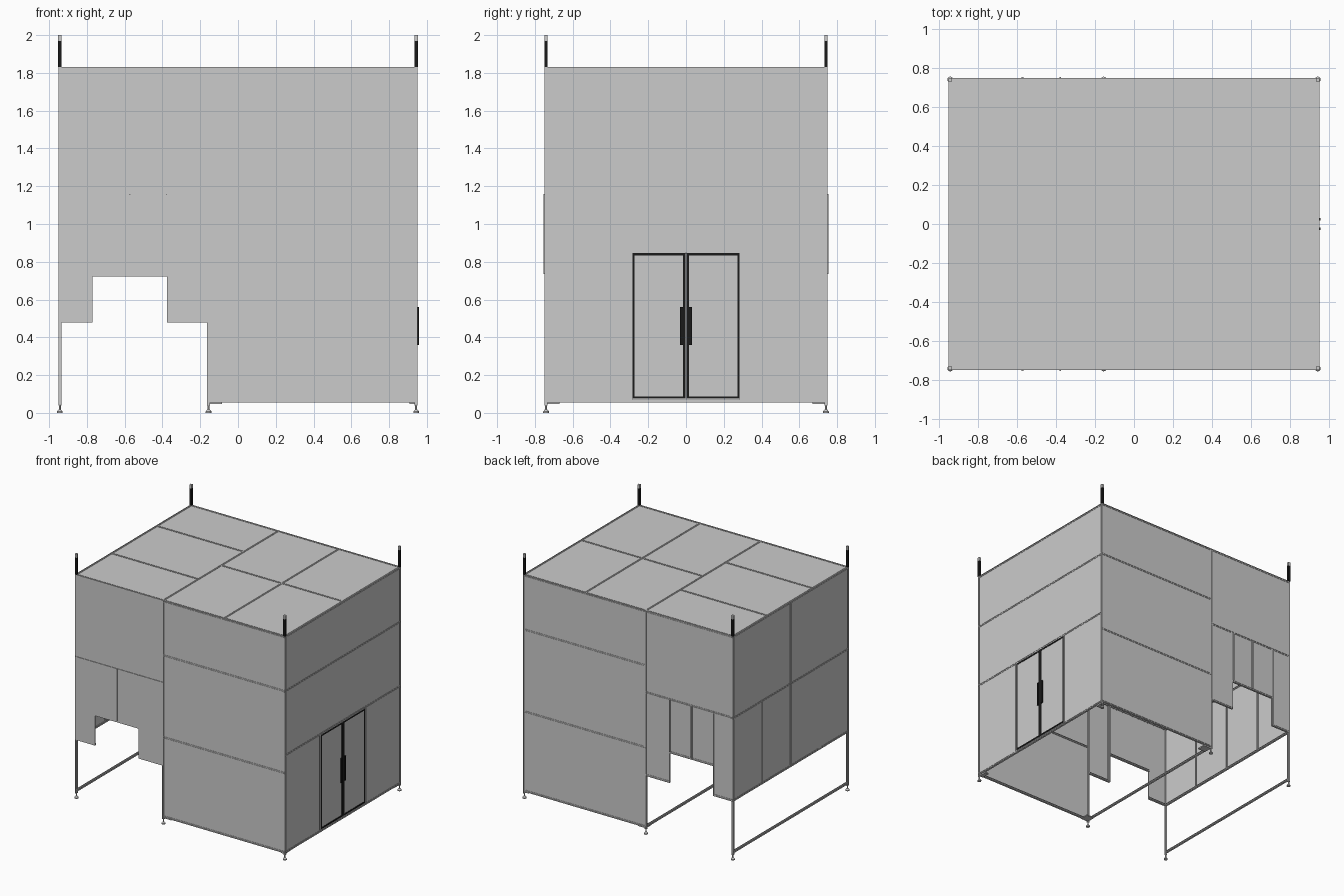
import bpy, bmesh
from mathutils import Vector

if "Cube" in bpy.data.objects:
    bpy.data.objects.remove(bpy.data.objects["Cube"])

X, Y, XM = 0.943, 0.741, -0.156      # frame centre lines
ZB, ZT = 0.063, 1.823                # bottom and top rails
W = 0.016                            # profile width

black = bpy.data.materials.new("black")
black.diffuse_color = (0.01, 0.01, 0.01, 1)
black.use_nodes = True
black.node_tree.nodes["Principled BSDF"].inputs["Base Color"].default_value = black.diffuse_color


def finish(name, bm, mat=None):
    bmesh.ops.recalc_face_normals(bm, faces=bm.faces)
    me = bpy.data.meshes.new(name)
    bm.to_mesh(me)
    bm.free()
    ob = bpy.data.objects.new(name, me)
    bpy.context.collection.objects.link(ob)
    if mat:
        me.materials.append(mat)
    return ob


def box(name, lo, hi, mat=None):
    bm = bmesh.new()
    bmesh.ops.create_cube(bm, size=1)
    lo, hi = Vector(lo), Vector(hi)
    for v in bm.verts:
        v.co = Vector((v.co[i] + 0.5) * (hi[i] - lo[i]) + lo[i] for i in range(3))
    return finish(name, bm, mat)


def bar(name, a, b):
    """Slotted square profile running from a to b along one axis."""
    a, b = Vector(a), Vector(b)
    k = max(range(3), key=lambda i: abs(b[i] - a[i]))
    i, j = [n for n in range(3) if n != k]
    h, s, d = W / 2, 0.003, 0.004
    side = [(-h, -h), (-s, -h), (-s, -d), (s, -d), (s, -h)]
    pts = []
    for q in range(4):
        pts += side
        side = [(-y, x) for x, y in side]
    bm = bmesh.new()
    vs = []
    for u, v in pts:
        p = a.copy()
        p[i] += u
        p[j] += v
        vs.append(bm.verts.new(p))
    f = bm.faces.new(vs)
    ext = bmesh.ops.extrude_face_region(bm, geom=[f])
    bmesh.ops.translate(bm, vec=b - a, verts=[g for g in ext["geom"] if isinstance(g, bmesh.types.BMVert)])
    bm.faces.new(vs) if not bm.faces.get(vs) else None
    return finish(name, bm)


def sheet(name, axis, pos, u, v, t=0.005):
    """Thin sheet perpendicular to an axis; u and v are its ranges."""
    lo, hi = [u[0], v[0]], [u[1], v[1]]
    lo.insert(axis, pos - t / 2)
    hi.insert(axis, pos + t / 2)
    return box(name, lo, hi)


def cyl(name, x, y, z0, z1, r0, r1):
    bm = bmesh.new()
    bmesh.ops.create_cone(bm, cap_ends=True, segments=16, radius1=r0, radius2=r1, depth=z1 - z0)
    bmesh.ops.translate(bm, vec=(x, y, (z0 + z1) / 2), verts=bm.verts)
    return finish(name, bm)


# Posts, levelling feet and corner plates
for s in (-1, 1):
    for x in (-X, XM, X):
        bar("post", (x, s * Y, 0.04), (x, s * Y, ZT + W / 2))
        cyl("foot_pad", x, s * Y, 0, 0.008, 0.015, 0.015)
        cyl("foot_cone", x, s * Y, 0.008, 0.018, 0.015, 0.006)
        cyl("foot_stem", x, s * Y, 0.018, 0.045, 0.005, 0.005)
    for x0, x1 in ((XM, XM + 0.07), (X - 0.035, X)):
        y0, y1 = sorted((s * Y, s * 0.67))
        box("corner_plate", (x0, y0, 0.046), (x1, y1, 0.055))
    # Black corner masts with grey caps
    for x in (-X, X):
        m = 0.009
        box("mast", (x - m, s * Y - m, 1.83), (x + m, s * Y + m, 1.97), black)
        box("mast_cap", (x - m, s * Y - m, 1.97), (x + m, s * Y + m, 2.0))

    # Rails of the front and back walls
    y = s * Y
    bar("top_rail", (-X, y, ZT), (X, y, ZT))
    for z in (ZB, 0.71, 1.38):
        bar("wall_rail", (XM, y, z), (X, y, z))
    for z0, z1 in ((ZB, 0.71), (0.71, 1.38), (1.38, ZT)):
        sheet("wall_panel", 1, s * (Y + 0.003), (XM, X), (z0, z1))
    # Stepped passage opening
    off = s * (Y + (0.006 if s < 0 else 0.003))
    bar("passage_rail", (-X, y, 1.162), (XM, y, 1.162))
    xs = (-X - (W / 2 if s < 0 else 0), -0.77, -0.572, -0.375, XM)
    bottoms = (0.478, 0.722, 0.722, 0.478)
    sheet("passage_upper_panel", 1, off, (xs[0], XM), (1.164, ZT + 0.007))
    for i in range(4):
        sheet("passage_strip_panel", 1, off, (xs[i], xs[i + 1]), (bottoms[i], 1.16))
        bar("passage_edge_rail", (xs[i], y, bottoms[i] + W / 2), (xs[i + 1], y, bottoms[i] + W / 2))
    for x, z in ((-0.77 - W / 2, 0.478), (-0.375 + W / 2, 0.478), (-0.572, 0.722)):
        if s > 0 or x > -0.5:
            bar("passage_post", (x, y, z), (x, y, 1.162))
    for x in (-0.572, -0.378):
        y0, y1 = sorted((s * 0.742, s * 0.755))
        box("passage_edge_strip", (x - 0.004, y0, 0.735), (x + 0.004, y1, 1.16))

# Cross rails running along the depth
for x in (-X, XM, X):
    for z in (ZB, ZT):
        bar("cross_rail", (x, -Y, z), (x, Y, z))

# Left wall
for z in (0.486, 1.158):
    bar("left_rail", (-X, -Y, z), (-X, Y, z))
bar("left_upper_post", (-X, 0, 1.158), (-X, 0, ZT))
sheet("left_upper_panel", 0, -X - 0.003, (-Y, Y), (1.158, ZT))
sheet("left_lower_panel", 0, -X - 0.003, (-Y, Y), (0.486, 1.158))
for y in (-0.372, 0, 0.372):
    bar("left_lower_post", (-X, y, 0.486), (-X, y, 1.158))

# Right wall
for z in (0.855, 1.38):
    bar("right_rail", (X, -Y, z), (X, Y, z))
sheet("right_top_panel", 0, X + 0.003, (-Y, Y), (1.38, ZT))
sheet("right_middle_panel", 0, X + 0.003, (-Y, Y), (0.855, 1.38))
for s in (-1, 1):
    bar("door_post", (X, s * 0.292, ZB), (X, s * 0.292, 0.855))
    sheet("right_side_panel", 0, X + 0.003, sorted((s * 0.292, s * Y)), (ZB, 0.855))
    # Door leaf with black frame and handle
    sheet("door_leaf", 0, X + 0.003, sorted((0, s * 0.283)), (0.075, 0.845))
    for name, y0, y1, z0, z1, x1 in (
            ("door_outer_stile", 0.272, 0.285, 0.075, 0.847, 0.951),
            ("door_inner_stile", 0.002, 0.016, 0.075, 0.847, 0.951),
            ("door_top_frame", 0.002, 0.285, 0.834, 0.847, 0.951),
            ("door_bottom_frame", 0.002, 0.285, 0.075, 0.088, 0.951),
            ("door_handle", 0.017, 0.031, 0.36, 0.56, 0.957)):
        a, b = sorted((s * y0, s * y1))
        box(name, (X - 0.006, a, z0), (x1, b, z1), black)

# Roof
sheet("roof_panel_left", 2, ZT + 0.003, (-X, XM), (-Y, Y))
sheet("roof_panel_right", 2, ZT + 0.003, (XM, X), (-Y, Y))
for y in (-0.288, 0.298):
    bar("roof_bar_left", (-X, y, ZT), (XM, y, ZT))
bar("roof_bar_middle", (XM, 0.006, ZT), (X, 0.006, ZT))
bar("roof_bar_right", (0.393, -Y, ZT), (0.393, Y, ZT))
